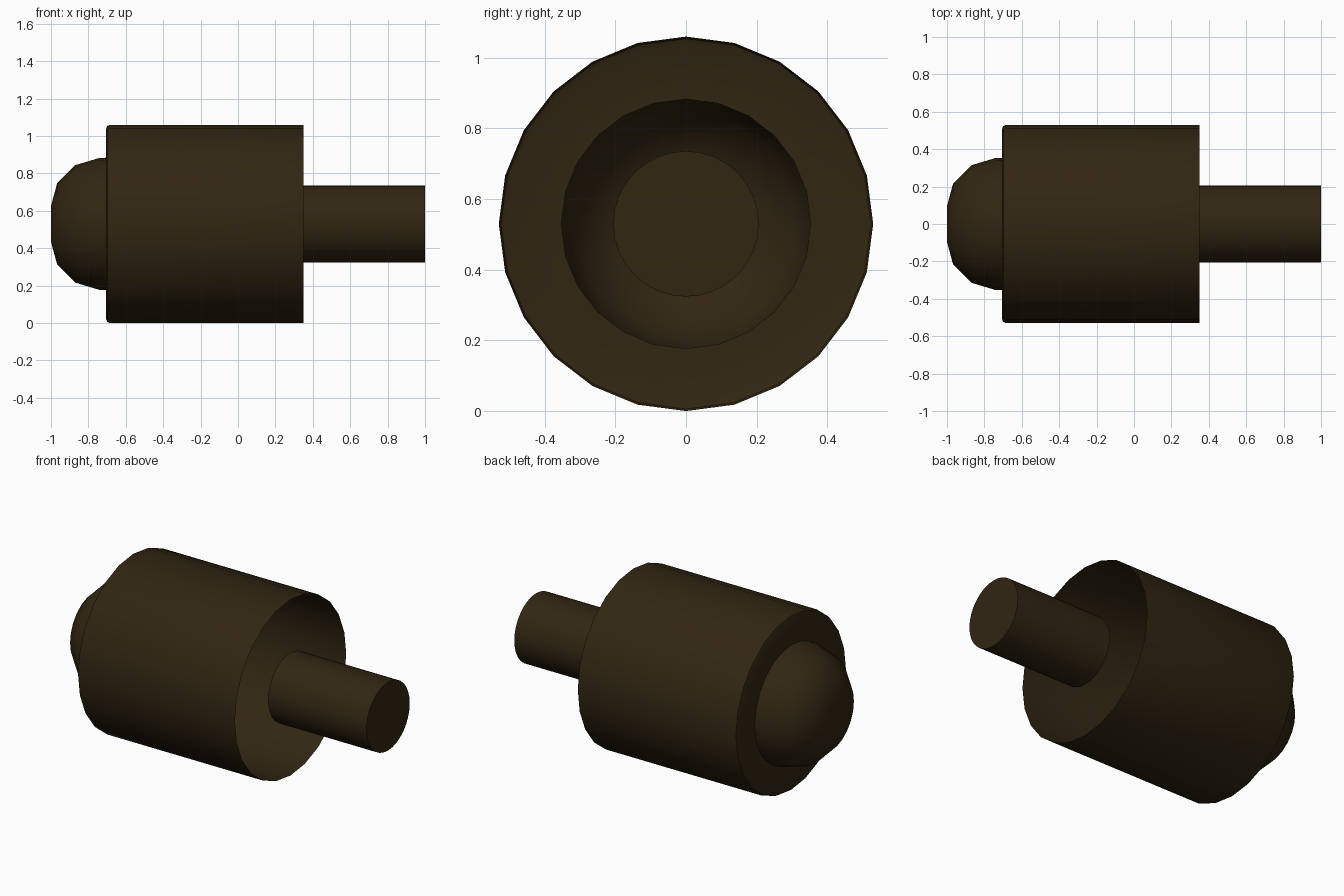
import bpy, bmesh, math

cube = bpy.data.objects.get("Cube")
if cube:
    bpy.data.objects.remove(cube, do_unlink=True)

AXIS_Z = 0.53  # height of the shared horizontal axis

# Single dark brown material
brown = bpy.data.materials.new("dark brown")
brown.use_nodes = True
COLOUR = (0.031, 0.019, 0.006, 1.0)
brown.diffuse_color = COLOUR
bsdf = next(n for n in brown.node_tree.nodes if n.type == 'BSDF_PRINCIPLED')
bsdf.inputs["Base Color"].default_value = COLOUR
bsdf.inputs["Roughness"].default_value = 0.8


def lathe(name, profile, sides):
    """Revolve (x, radius) points about the x axis; radius 0 closes the end.
    Profiles run from -x to +x so that the faces point outward."""
    bm = bmesh.new()
    rings = []
    for x, r in profile:
        if r == 0:
            rings.append([bm.verts.new((x, 0, 0))] * sides)
            continue
        ring = []
        for i in range(sides):
            a = math.tau * i / sides
            ring.append(bm.verts.new((x, r * math.sin(a), r * math.cos(a))))
        rings.append(ring)
    for a, b in zip(rings, rings[1:]):
        for i in range(sides):
            j = (i + 1) % sides
            corners = []
            for v in (a[i], b[i], b[j], a[j]):
                if v not in corners:
                    corners.append(v)
            bm.faces.new(corners).normal_flip()
    bm.normal_update()
    # Make sure the shell points away from the axis
    balance = sum(f.normal.y * f.calc_center_median().y +
                  f.normal.z * f.calc_center_median().z for f in bm.faces)
    if balance < 0:
        bmesh.ops.reverse_faces(bm, faces=bm.faces[:])
    mesh = bpy.data.meshes.new(name)
    bm.to_mesh(mesh)
    bm.free()
    mesh.materials.append(brown)
    obj = bpy.data.objects.new(name, mesh)
    obj.location = (0, 0, AXIS_Z)
    bpy.context.collection.objects.link(obj)
    bpy.ops.object.select_all(action='DESELECT')
    obj.select_set(True)
    bpy.context.view_layer.objects.active = obj
    bpy.ops.object.shade_smooth_by_angle(angle=math.radians(40))
    return obj


# Rounded nose, hollow behind
lathe("nose_dome", [(-1.0, 0), (-1.0, 0.095), (-0.967, 0.217), (-0.87, 0.314),
                    (-0.74, 0.353), (-0.70, 0.354)], 24)

# Wide shell: ring-shaped front wall, rounded rim, open at the shaft end
lathe("body_shell", [(-0.705, 0.353), (-0.705, 0.51), (-0.699, 0.524),
                     (-0.685, 0.53), (0.35, 0.53)], 24)

# Thin shaft, closed at its outer end
lathe("shaft", [(0.345, 0.206), (1.0, 0.206), (1.0, 0)], 32)
